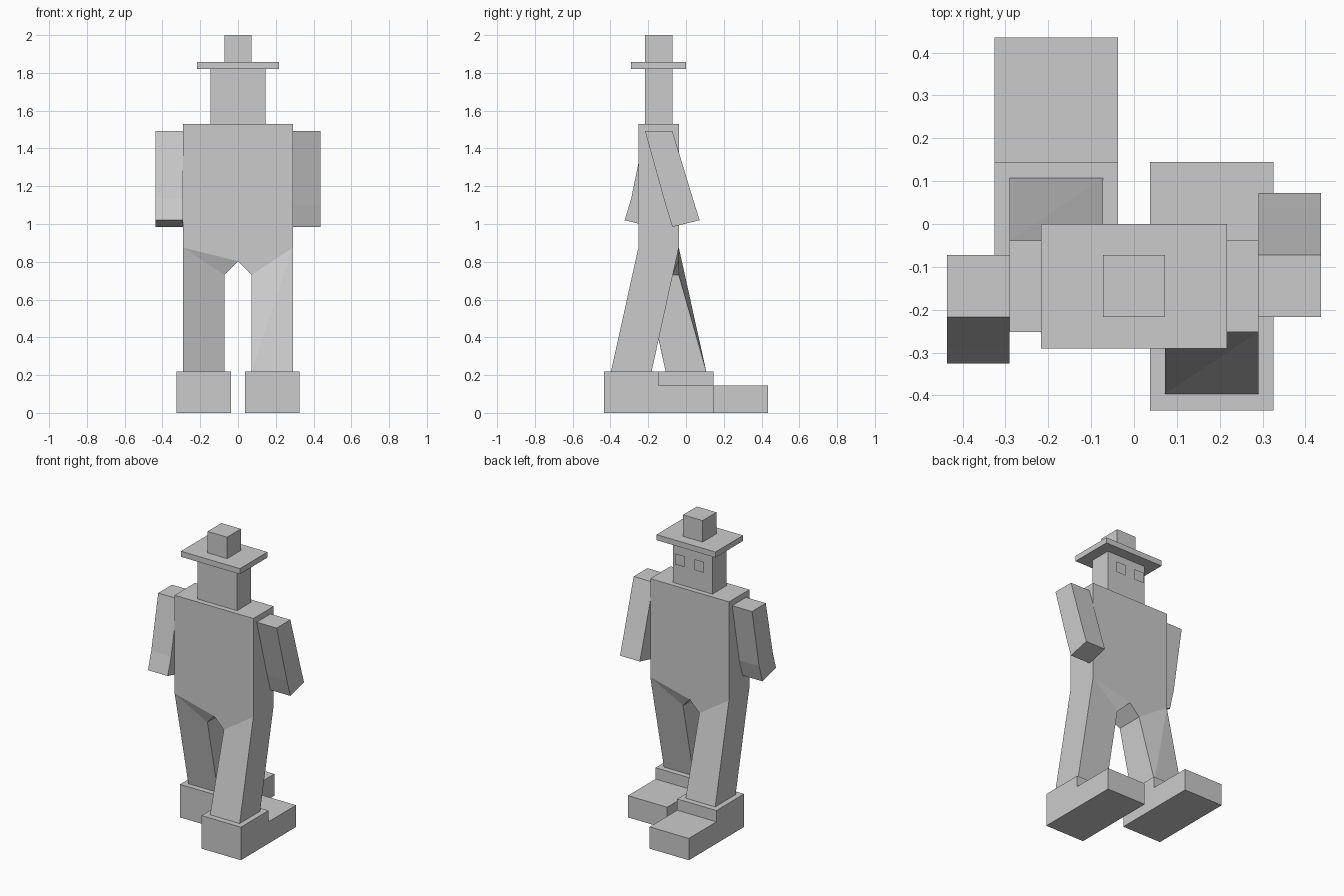
import bpy, bmesh

if "Cube" in bpy.data.objects:
    bpy.data.objects.remove(bpy.data.objects["Cube"])

MID = -0.145  # the body is symmetric by a half turn about x=0, y=MID


def finish(name, bm):
    bmesh.ops.recalc_face_normals(bm, faces=bm.faces)
    me = bpy.data.meshes.new(name)
    bm.to_mesh(me)
    bm.free()
    ob = bpy.data.objects.new(name, me)
    bpy.context.collection.objects.link(ob)
    return ob


def extrude_x(name, profile, x0, x1):
    """Solid from a (y, z) profile spanning x0..x1."""
    bm = bmesh.new()
    face = bm.faces.new([bm.verts.new((x0, y, z)) for y, z in profile])
    ext = bmesh.ops.extrude_face_region(bm, geom=[face])["geom"]
    new = [v for v in ext if isinstance(v, bmesh.types.BMVert)]
    bmesh.ops.translate(bm, verts=new, vec=(x1 - x0, 0, 0))
    return finish(name, bm)


def box(name, hx, y0, y1, z0, z1):
    return extrude_x(name, [(y0, z0), (y1, z0), (y1, z1), (y0, z1)], -hx, hx)


# Torso and striding legs: one half, then its half-turn copy (index 1)
half = {
    "T": (-0.29, -0.252, 1.53), "U": (-0.29, -0.038, 1.53),    # shoulders
    "A": (-0.29, -0.252, 0.875), "B": (-0.29, -0.038, 0.875),  # outer hip
    "C": (-0.072, -0.219, 0.73), "D": (-0.072, -0.038, 0.73),  # inner thigh
    "E": (0, -0.252, 0.803),                                   # crotch
    "a": (-0.29, -0.108, 0.22), "b": (-0.29, 0.107, 0.22),     # ankle
    "c": (-0.072, -0.108, 0.22), "d": (-0.072, 0.107, 0.22),
}
bm = bmesh.new()
vert = {}
for k, (x, y, z) in half.items():
    vert[k, 0] = bm.verts.new((x, y, z))
    vert[k, 1] = bm.verts.new((-x, 2 * MID - y, z))
# an apostrophe marks a vertex of the opposite half
faces = ["T U B A", "A B b a", "B D d", "B d b", "A C c a", "C D d c",
         "a b d c", "A E C", "B E' D", "E E' D C", "T U' B' E A"]
for side in (0, 1):
    for f in faces:
        bm.faces.new([vert[k[0], side ^ (len(k) - 1)] for k in f.split()])
bm.faces.new([vert["T", 0], vert["U", 0], vert["T", 1], vert["U", 1]])
finish("torso_and_legs", bm)

# Boots: tall heel block with lower toe
for name, s, y in (("left_boot", -1, -0.145), ("right_boot", 1, -0.435)):
    prof = [(y, 0), (y + 0.58, 0), (y + 0.58, 0.145), (y + 0.29, 0.145),
            (y + 0.29, 0.22), (y, 0.22)]
    extrude_x(name, prof, s * 0.037, s * 0.326)

# Arms: slightly bent at the elbow, one swung back and one forward
extrude_x("left_arm", [(-0.217, 1.492), (-0.29, 1.135), (-0.325, 1.02),
                       (-0.182, 0.985), (-0.146, 1.10), (-0.072, 1.492)], -0.436, -0.29)
extrude_x("right_arm", [(-0.217, 1.492), (-0.108, 1.10), (-0.072, 0.985),
                        (0.072, 1.02), (0.036, 1.135), (-0.072, 1.492)], 0.436, 0.29)

# Head and hat
box("head", 0.145, -0.217, -0.072, 1.53, 1.82)
box("hat_brim", 0.217, -0.29, 0.0, 1.82, 1.857)
box("hat_crown", 0.072, -0.217, -0.072, 1.857, 2.0)

# Eyes: flat squares just ahead of the face (facing +y)
for name, s in (("left_eye", -1), ("right_eye", 1)):
    bm = bmesh.new()
    cx = s * 0.072
    pts = [(cx - 0.036, 1.675), (cx - 0.036, 1.747),
           (cx + 0.036, 1.747), (cx + 0.036, 1.675)]
    bm.faces.new([bm.verts.new((x, -0.037, z)) for x, z in pts])
    me = bpy.data.meshes.new(name)
    bm.to_mesh(me)
    bm.free()
    bpy.context.collection.objects.link(bpy.data.objects.new(name, me))
